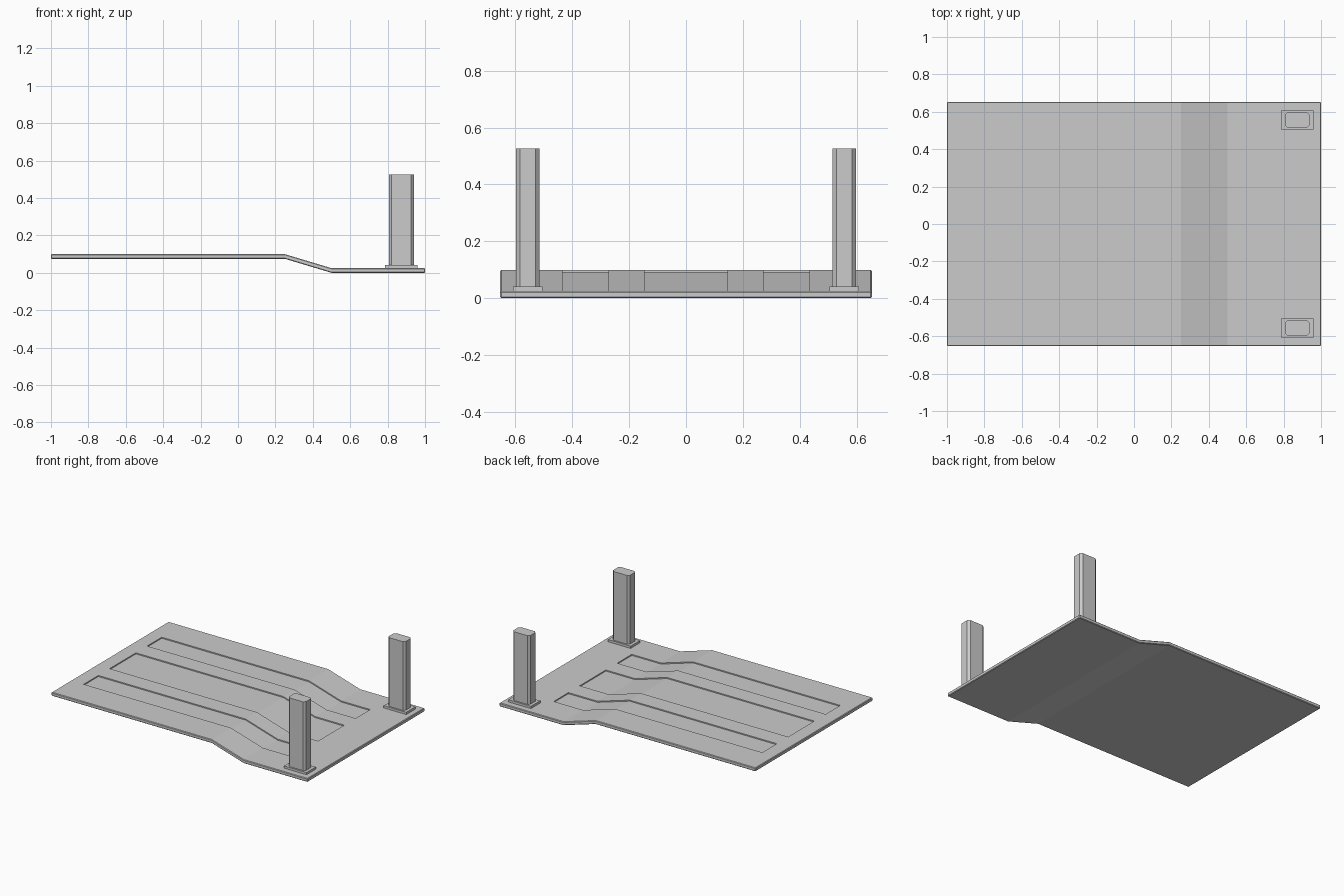
import bpy, bmesh

if "Cube" in bpy.data.objects:
    bpy.data.objects.remove(bpy.data.objects["Cube"])

STEP = [(-1, 0.10), (0.25, 0.10), (0.5, 0.025), (1, 0.025)]


def finish(name, bm):
    bmesh.ops.recalc_face_normals(bm, faces=bm.faces)
    me = bpy.data.meshes.new(name)
    bm.to_mesh(me)
    bm.free()
    ob = bpy.data.objects.new(name, me)
    bpy.context.collection.objects.link(ob)
    return ob


def stepped_slab(name, line, y0, y1, lo, hi):
    """Slab following a stepped x-z line, from line+lo to line+hi."""
    bm = bmesh.new()
    pts = [(x, z + hi) for x, z in line] + [(x, z + lo) for x, z in reversed(line)]
    face = bm.faces.new([bm.verts.new((x, y0, z)) for x, z in pts])
    ext = bmesh.ops.extrude_face_region(bm, geom=[face])
    bmesh.ops.translate(bm, vec=(0, y1 - y0, 0),
                        verts=[g for g in ext["geom"] if isinstance(g, bmesh.types.BMVert)])
    return finish(name, bm)


def bevel(ob, width):
    m = ob.modifiers.new("bevel", 'BEVEL')
    m.width = width
    m.segments = 1
    m.limit_method = 'ANGLE'
    m.angle_limit = 1.0


def block(name, x0, x1, y0, y1, z0, z1, chamfer=0):
    bm = bmesh.new()
    bmesh.ops.create_cube(bm, size=1)
    bmesh.ops.scale(bm, vec=(x1 - x0, y1 - y0, z1 - z0), verts=bm.verts)
    bmesh.ops.translate(bm, vec=((x0 + x1) / 2, (y0 + y1) / 2, (z0 + z1) / 2), verts=bm.verts)
    if chamfer:
        upright = [e for e in bm.edges if abs(e.verts[0].co.z - e.verts[1].co.z) > 0.01]
        bmesh.ops.bevel(bm, geom=upright, offset=chamfer, segments=1,
                        profile=0.5, affect='EDGES')
    return finish(name, bm)


# stepped floor plate
plate = stepped_slab("floor_plate", STEP, -0.653, 0.653, -0.025, 0)
bevel(plate, 0.004)

# three long shallow recesses
strip = [(-0.9, 0.10), STEP[1], STEP[2], (0.728, 0.025)]
for i, (y0, y1) in enumerate([(-0.435, -0.272), (-0.146, 0.146), (0.272, 0.435)]):
    cutter = stepped_slab(f"recess_cutter_{i}", strip, y0, y1, -0.008, 0.05)
    cutter.hide_render = True
    cutter.hide_set(True)
    cut = plate.modifiers.new("recess", 'BOOLEAN')
    cut.operation = 'DIFFERENCE'
    cut.solver = 'EXACT'
    cut.object = cutter

# two posts with foot plates
for side, s in (("front", -1), ("back", 1)):
    yc = s * 0.556
    block(side + "_post_foot", 0.785, 0.961, yc - 0.052, yc + 0.052, 0.02, 0.041)
    block(side + "_post", 0.806, 0.94, yc - 0.041, yc + 0.041, 0.035, 0.526, 0.014)
